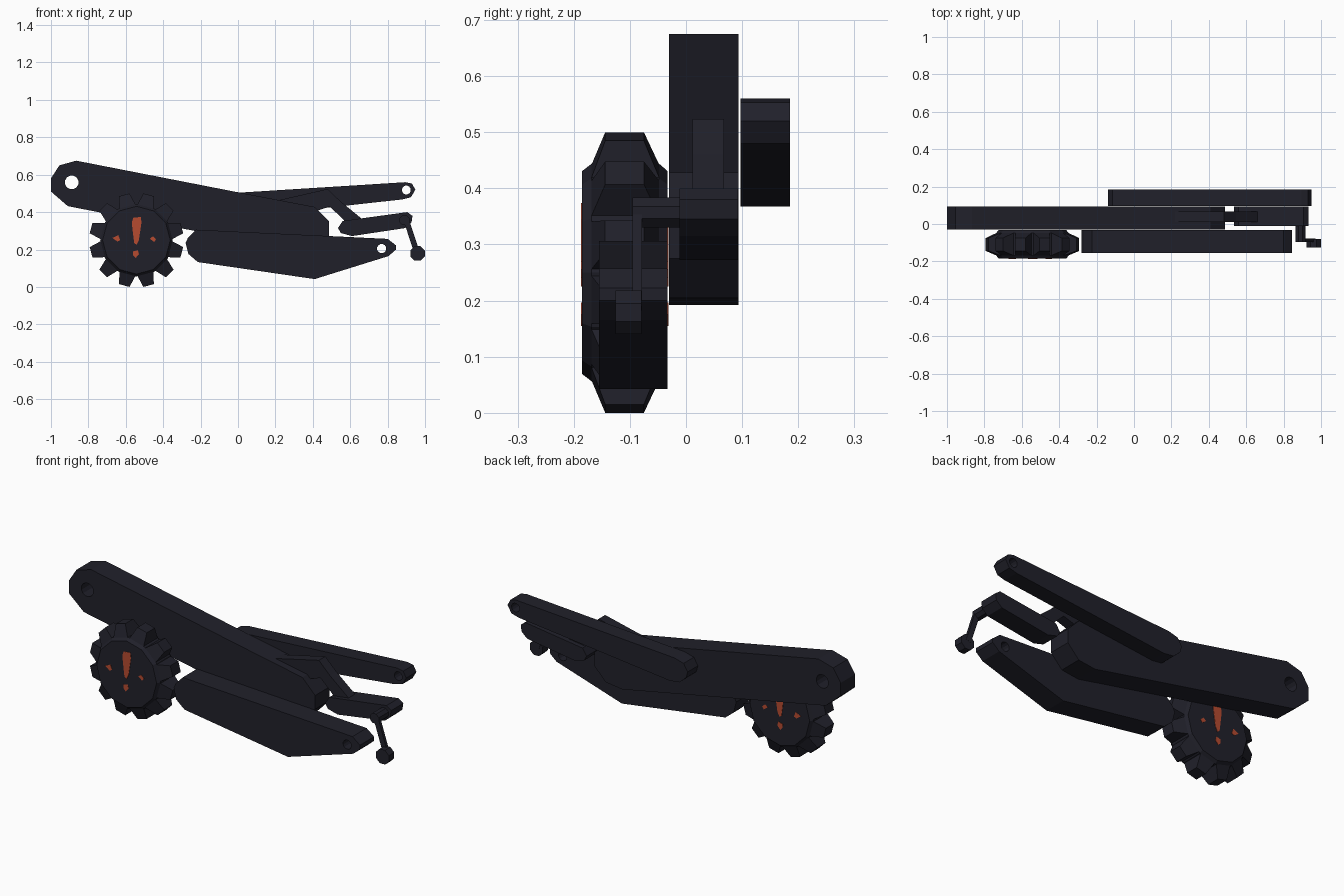
import bpy, bmesh, math
from mathutils import Matrix

if "Cube" in bpy.data.objects:
    bpy.data.objects.remove(bpy.data.objects["Cube"])


def material(name, rgb):
    m = bpy.data.materials.new(name)
    m.diffuse_color = (*rgb, 1)
    m.use_nodes = True
    m.node_tree.nodes["Principled BSDF"].inputs["Base Color"].default_value = m.diffuse_color
    return m


DARK = material("dark navy metal", (0.0145, 0.0145, 0.023))
ORANGE = material("rust orange paint", (0.47, 0.07, 0.03))


def finish(name, bm, mat):
    bmesh.ops.remove_doubles(bm, verts=bm.verts, dist=1e-5)
    bmesh.ops.recalc_face_normals(bm, faces=bm.faces)
    me = bpy.data.meshes.new(name)
    bm.to_mesh(me)
    bm.free()
    for p in me.polygons:
        p.use_smooth = False
    me.materials.append(mat)
    ob = bpy.data.objects.new(name, me)
    bpy.context.collection.objects.link(ob)
    return ob


def circle(cx, cz, r, n=8):
    return [(cx + r * math.cos(math.tau * (i + .5) / n),
             cz + r * math.sin(math.tau * (i + .5) / n)) for i in range(n)]


def plate(name, outline, y0, y1, hole=None, mat=DARK):
    """Front (x, z) outline extruded from y0 to y1, optionally with a round hole."""
    cu = bpy.data.curves.new(name, 'CURVE')
    cu.dimensions = '2D'
    cu.fill_mode = 'BOTH'
    cu.extrude = (y1 - y0) / 2
    for loop in [outline] + ([circle(*hole, 12)] if hole else []):
        s = cu.splines.new('POLY')
        s.points.add(len(loop) - 1)
        for pt, (x, z) in zip(s.points, loop):
            pt.co = (x, z, 0, 1)
        s.use_cyclic_u = True
    tmp = bpy.data.objects.new(name + "_curve", cu)
    bpy.context.collection.objects.link(tmp)
    dg = bpy.context.evaluated_depsgraph_get()
    me = bpy.data.meshes.new_from_object(tmp.evaluated_get(dg))
    bm = bmesh.new()
    bm.from_mesh(me)
    bpy.data.objects.remove(tmp)
    bpy.data.curves.remove(cu)
    bpy.data.meshes.remove(me)
    bm.transform(Matrix.Translation((0, (y0 + y1) / 2, 0)) @ Matrix.Rotation(math.pi / 2, 4, 'X'))
    return finish(name, bm, mat)


# Long beams
plate("main_beam", [(-1, .58), (-.955, .65), (-.865, .675), (0, .506), (.41, .428),
                    (.487, .35), (.487, .275), (.42, .205), (.32, .192), (-.91, .432),
                    (-1, .51)], -.03, .094, (-.889, .559, .037))
plate("rear_beam", [(-.06, .5), (.895, .56), (.93, .553), (.948, .52), (.925, .48),
                    (.88, .468), (-.03, .368), (-.09, .375), (-.13, .41), (-.14, .445),
                    (-.115, .485)], .097, .185, (.9, .518, .024))
plate("lower_beam", [(-.28, .235), (-.268, .262), (-.225, .306), (.8, .257), (.845, .222),
                     (.845, .2), (.805, .165), (.41, .042), (-.215, .133), (-.265, .176)],
      -.155, -.033, (.768, .205, .025))

# Bent link, end block and hanging pedal
plate("bent_link", [(.2, .46), (.48, .524), (.545, .46), (.665, .362), (.64, .32),
                    (.58, .345), (.49, .43), (.4, .4), (.2, .4)], .012, .068)
plate("end_block", [(.535, .315), (.56, .353), (.905, .4), (.933, .38), (.928, .345),
                    (.895, .315), (.61, .272), (.55, .288)], -.012, .093)
plate("pedal_axle", circle(.89, .357, .029), -.095, -.01)
plate("pedal_arm", [(.882, .365), (.913, .365), (.97, .19), (.942, .182)], -.095, -.078)
plate("pedal_grip", circle(.96, .179, .042), -.126, -.079)

# Gear body: stacked rings
CX, CZ, N = -.543, .25, 12
bm = bmesh.new()
rings = []
for y, r in [(-.185, .181), (-.168, .194), (-.048, .194), (-.033, .181)]:
    rings.append([bm.verts.new((CX + r * math.cos(math.tau * i / N), y,
                                CZ + r * math.sin(math.tau * i / N))) for i in range(N)])
for a, b in zip(rings, rings[1:]):
    for i in range(N):
        j = (i + 1) % N
        bm.faces.new((a[i], a[j], b[j], b[i]))
bm.faces.new(rings[0])
bm.faces.new(rings[-1])
finish("gear_body", bm, DARK)

# Gear teeth: tapered blocks around the body
bm = bmesh.new()
for k in range(N):
    a = math.tau * (k + .5) / N
    ca, sa = math.cos(a), math.sin(a)
    rows = []
    for r, w, y0, y1 in [(.183, .045, -.17, -.046), (.251, .029, -.144, -.075)]:
        rows.append([bm.verts.new((CX + r * ca - t * sa, y, CZ + r * sa + t * ca))
                     for t, y in [(-w, y0), (w, y0), (w, y1), (-w, y1)]])
    bm.faces.new(rows[0])
    bm.faces.new(rows[1])
    for i in range(4):
        j = (i + 1) % 4
        bm.faces.new((rows[0][i], rows[0][j], rows[1][j], rows[1][i]))
finish("gear_teeth", bm, DARK)

# Paint marks on both gear faces
marks = {
    "upper_mark": [(-.568, .345), (-.56, .37), (-.52, .374), (-.516, .345), (-.53, .25),
                   (-.542, .225), (-.555, .235), (-.562, .29)],
    "lower_mark": [(-.562, .19), (-.535, .197), (-.53, .175), (-.547, .155), (-.56, .168)],
    "left_mark": [(-.672, .262), (-.64, .277), (-.63, .25), (-.645, .243)],
    "right_mark": [(-.472, .258), (-.455, .27), (-.438, .255), (-.448, .24)],
}
for name, pts in marks.items():
    plate("front_" + name, pts, -.1868, -.1845, mat=ORANGE)
    plate("back_" + name, pts, -.0335, -.0312, mat=ORANGE)
